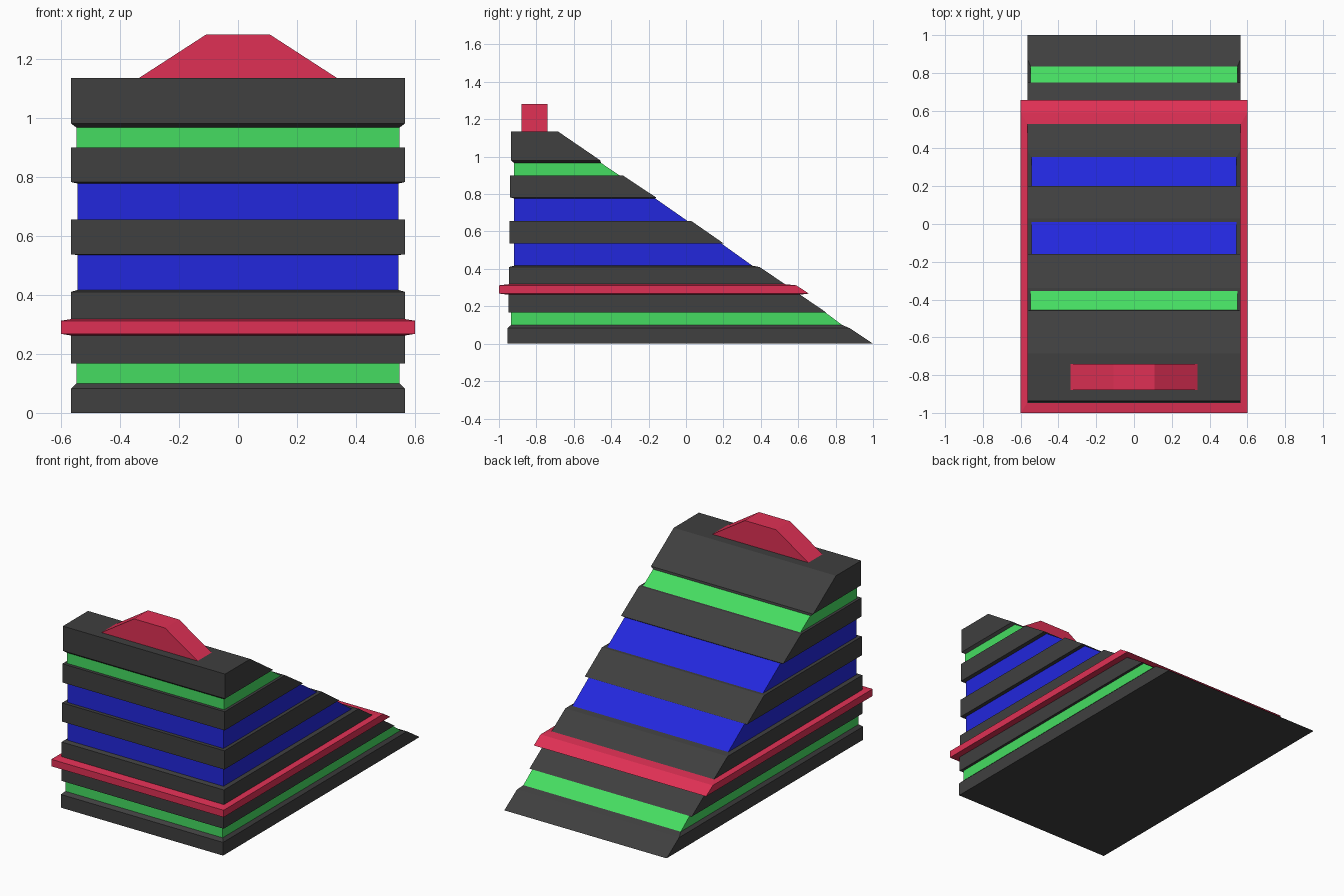
import bpy, bmesh

if "Cube" in bpy.data.objects:
    bpy.data.objects.remove(bpy.data.objects["Cube"])

def material(name, rgb):
    m = bpy.data.materials.new(name)
    m.diffuse_color = (*rgb, 1)
    m.use_nodes = True
    m.node_tree.nodes["Principled BSDF"].inputs["Base Color"].default_value = m.diffuse_color
    return m

DARK = material("charcoal", (0.05, 0.05, 0.05))
GREEN = material("green", (0.06, 0.72, 0.12))
BLUE = material("blue", (0.016, 0.02, 0.72))
RED = material("red", (0.74, 0.03, 0.09))

def loft(name, mat, rows, bottom=False, top=False):
    """Join stacked rectangles; each row is (z, left x, right x, front y, back y)."""
    bm = bmesh.new()
    rings = [[bm.verts.new(p) for p in ((x0, y0, z), (x1, y0, z), (x1, y1, z), (x0, y1, z))]
             for z, x0, x1, y0, y1 in rows]
    for a, b in zip(rings, rings[1:]):
        for i in range(4):
            j = (i + 1) % 4
            bm.faces.new((a[i], a[j], b[j], b[i]))
    if bottom:
        bm.faces.new(rings[0][::-1])
    if top:
        bm.faces.new(rings[-1])
    me = bpy.data.meshes.new(name)
    bm.to_mesh(me)
    bm.free()
    me.materials.append(mat)
    ob = bpy.data.objects.new(name, me)
    bpy.context.collection.objects.link(ob)
    return ob

# Bands of the wedge body, bottom to top: (z, half width, front y, back y)
bands = [
    ("base_slab", DARK, [(0, .565, -.955, 1.0), (.083, .565, -.955, .875), (.10, .548, -.935, .835)]),
    ("lower_green_band", GREEN, [(.10, .548, -.935, .835), (.167, .548, -.935, .745)]),
    ("lower_slab", DARK, [(.167, .548, -.935, .745), (.167, .565, -.95, .75), (.262, .565, -.95, .61)]),
    ("red_rim", RED, [(.262, .565, -.95, .61), (.268, .60, -1.0, .657),
                      (.312, .60, -1.0, .59), (.318, .565, -.947, .53)]),
    ("second_slab", DARK, [(.318, .565, -.947, .53), (.41, .565, -.947, .393), (.417, .543, -.92, .355)]),
    ("lower_blue_band", BLUE, [(.417, .543, -.92, .355), (.535, .543, -.92, .19)]),
    ("middle_slab", DARK, [(.535, .543, -.92, .19), (.537, .565, -.943, .20),
                           (.655, .565, -.943, .03), (.655, .543, -.92, .01)]),
    ("upper_blue_band", BLUE, [(.655, .543, -.92, .01), (.777, .543, -.92, -.165)]),
    ("fourth_slab", DARK, [(.777, .543, -.92, -.165), (.782, .565, -.94, -.16),
                           (.90, .565, -.94, -.338), (.90, .548, -.92, -.355)]),
    ("upper_green_band", GREEN, [(.90, .548, -.92, -.355), (.967, .548, -.92, -.455)]),
    ("top_slab", DARK, [(.967, .548, -.92, -.455), (.98, .565, -.935, -.458), (1.135, .565, -.935, -.685)]),
]
for i, (name, mat, rows) in enumerate(bands):
    loft(name, mat, [(z, -w, w, f, b) for z, w, f, b in rows],
         bottom=(i == 0), top=(i == len(bands) - 1))

# Trapezoid crest on the roof
loft("roof_crest", RED, [(1.135, -.335, .335, -.88, -.74), (1.282, -.108, .108, -.88, -.74)],
     bottom=True, top=True)
